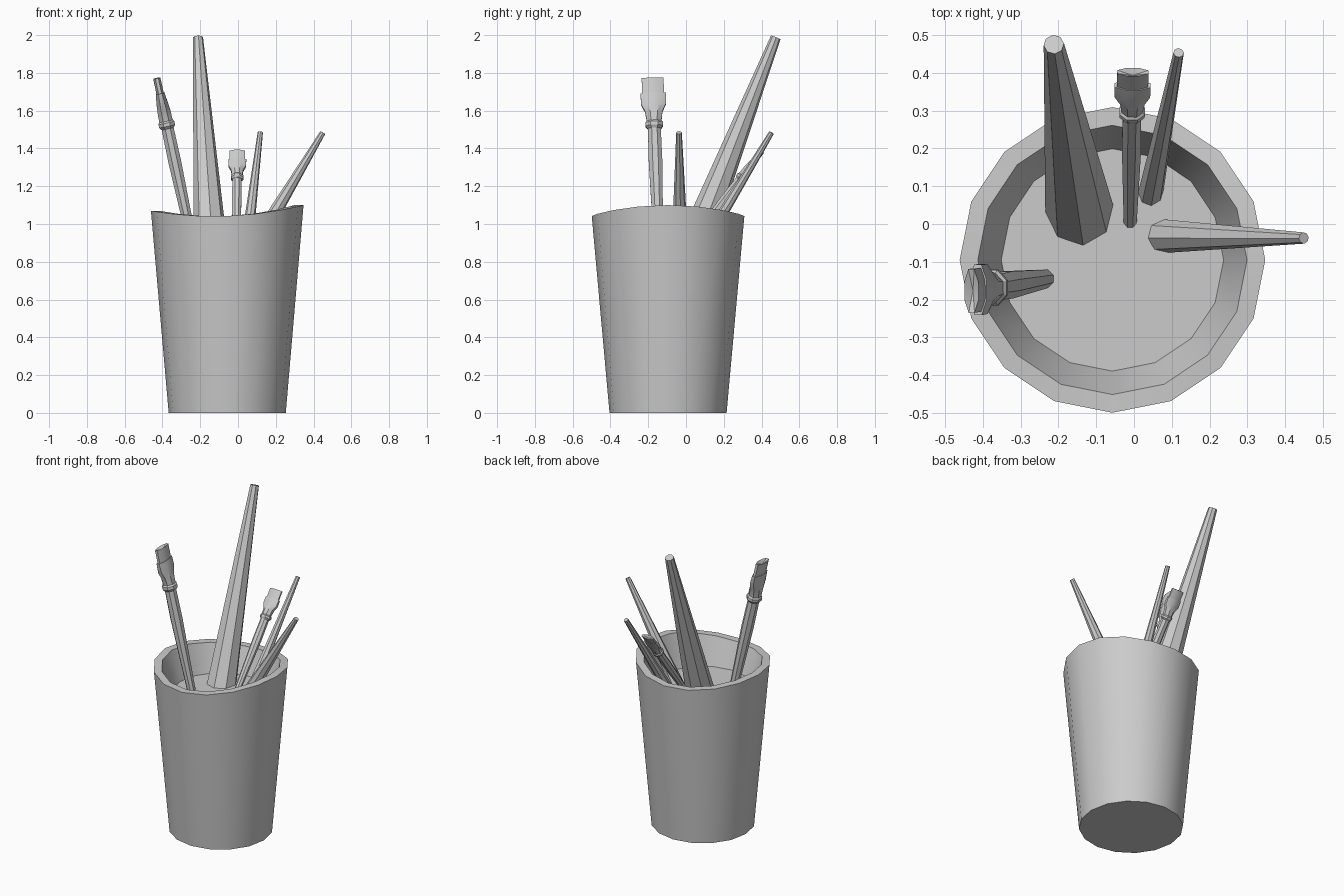
import bpy, bmesh, math
from mathutils import Vector

if "Cube" in bpy.data.objects:
    bpy.data.objects.remove(bpy.data.objects["Cube"])


def loft(name, rings, sink=0.0):
    """Skin a list of vertex rings and cap both ends; sink dents the last cap."""
    bm = bmesh.new()
    vr = [[bm.verts.new(p) for p in r] for r in rings]
    n = len(vr[0])
    for a, b in zip(vr, vr[1:]):
        for i in range(n):
            j = (i + 1) % n
            bm.faces.new((a[i], a[j], b[j], b[i]))
    bm.faces.new(vr[0][::-1])
    if sink:
        mid = sum((v.co for v in vr[-1]), Vector()) / n
        prev = sum((v.co for v in vr[-2]), Vector()) / n
        c = bm.verts.new(mid - (mid - prev).normalized() * sink)
        for i in range(n):
            bm.faces.new((vr[-1][i], vr[-1][(i + 1) % n], c))
    else:
        bm.faces.new(vr[-1])
    bmesh.ops.recalc_face_normals(bm, faces=bm.faces)
    me = bpy.data.meshes.new(name)
    bm.to_mesh(me)
    bm.free()
    ob = bpy.data.objects.new(name, me)
    bpy.context.collection.objects.link(ob)
    bpy.ops.object.select_all(action='DESELECT')
    ob.select_set(True)
    bpy.context.view_layer.objects.active = ob
    bpy.ops.object.shade_smooth_by_angle(angle=math.radians(30))
    return ob


def axis_rings(base, tip, wide, sections, n=8, phase=0.5):
    """Elliptical rings (t, wide radius, thin radius) along a slanted axis."""
    base, tip = Vector(base), Vector(tip)
    d = (tip - base).normalized()
    u = Vector(wide)
    u = (u - d * u.dot(d)).normalized()
    v = d.cross(u)
    k = 1 / math.cos(math.pi / n) if phase else 1
    out = []
    for t, a, b in sections:
        c = base.lerp(tip, t)
        out.append([c + u * a * k * math.cos(w) + v * b * k * math.sin(w)
                    for w in [2 * math.pi * (i + phase) / n for i in range(n)]])
    return out


# Cup with a wavy rim and a raised inner floor
CX, CY, N = -0.057, -0.095, 16


def cup_ring(r, z=None):
    pts = []
    for i in range(N):
        a = 2 * math.pi * i / N
        c = math.cos(a)
        h = 1.042 + 0.015 * c + 0.043 * c * c if z is None else z
        pts.append((CX + r * c, CY + r * math.sin(a), h))
    return pts


FLOOR = 0.88
loft("cup", [cup_ring(0.31, 0), cup_ring(0.404), cup_ring(0.356), cup_ring(0.294, FLOOR)])

# Tapered sticks
for name, base, tip, r0, r1 in [
    ("tall_stick", (-0.145, 0.042, FLOOR), (-0.212, 0.475, 1.988), 0.092, 0.027),
    ("back_stick", (0.045, 0.088, FLOOR), (0.118, 0.453, 1.484), 0.034, 0.014),
    ("right_stick", (0.087, -0.032, FLOOR), (0.449, -0.037, 1.484), 0.045, 0.015),
]:
    loft(name, axis_rings(base, tip, (1, 0.1, 0), [(-0.03, r0, r0), (1, r1, r1)], phase=0))

# Paint brushes: same profile at two sizes
HANDLE = [(-0.02, .024, .024), (.5, .036, .034), (.72, .034, .032)]
FERRULE = [(.70, .036, .034), (.715, .047, .043), (.735, .047, .043), (.745, .039, .036),
           (.80, .046, .035), (.845, .066, .031), (.91, .067, .023)]
BRISTLES = [(.90, .058, .020), (1, .058, .019)]
for side, base, tip, wide, s in [
    ("left", (-0.238, -0.145, FLOOR), (-0.430, -0.177, 1.772), (0, 1, 0), 1.0),
    ("middle", (-0.010, 0.012, FLOOR), (-0.003, 0.402, 1.385), (1, 0, 0), 0.71),
]:
    for part, prof, sink in [("handle", HANDLE, 0), ("ferrule", FERRULE, 0),
                             ("bristles", BRISTLES, 0.02 * s)]:
        rings = axis_rings(base, tip, wide, [(t, a * s, b * s) for t, a, b in prof])
        loft(f"{side}_brush_{part}", rings, sink)
